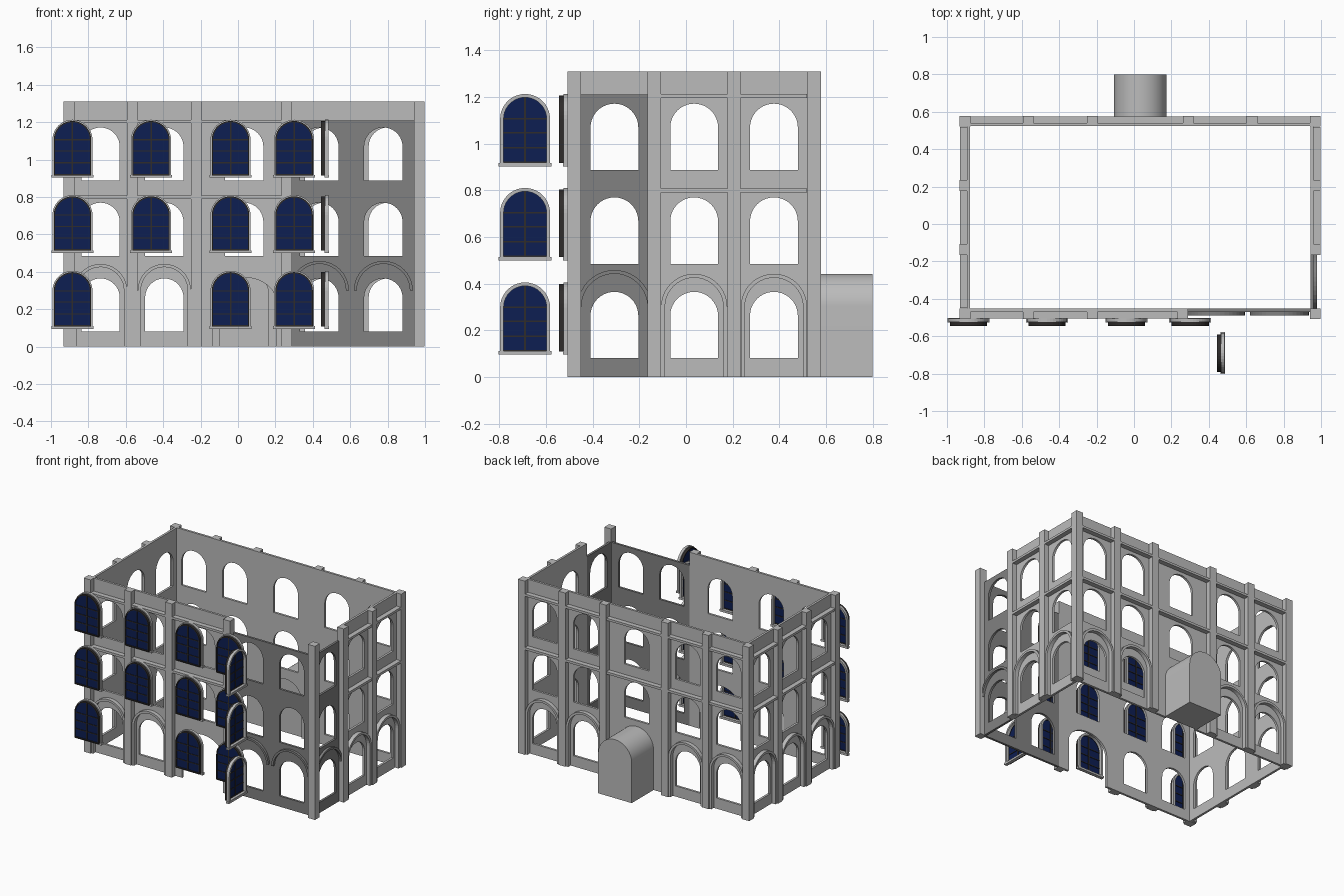
import bpy
from math import sin, cos, pi, radians
from mathutils import Matrix, Vector

if "Cube" in bpy.data.objects:
    bpy.data.objects.remove(bpy.data.objects["Cube"])


def material(name, rgb):
    m = bpy.data.materials.new(name)
    m.use_nodes = True
    m.diffuse_color = (*rgb, 1)
    m.node_tree.nodes["Principled BSDF"].inputs["Base Color"].default_value = (*rgb, 1)
    return m


STONE = material("light stone", (0.5, 0.5, 0.5))
SHADE = material("dark stone", (0.22, 0.22, 0.22))
GLASS = material("navy glass", (0.004, 0.013, 0.085))
FRAME = material("dark frame", (0.028, 0.025, 0.024))


# Outlines in the (u, z) plane of a wall
def rect(u0, u1, z0, z1):
    return [(u0, z0), (u1, z0), (u1, z1), (u0, z1)]


def arch(u, z0, r, spring, rise=None, steps=20):
    rise = r if rise is None else rise
    curve = [(u - r * cos(pi * i / steps), spring + rise * sin(pi * i / steps))
             for i in range(steps + 1)]
    return [(u - r, z0)] + curve + [(u + r, z0)]


def arch_band(u, z0, r_out, r_in, spring):
    return arch(u, z0, r_out, spring) + arch(u, z0, r_in, spring)[::-1]


def frame_matrix(angle, x, y):
    """Local x runs along the wall, local y is up, local z points outward."""
    return (Matrix.Translation((x, y, 0)) @ Matrix.Rotation(radians(angle), 4, 'Z')
            @ Matrix.Rotation(pi / 2, 4, 'X'))


def slab(name, outlines, w0, w1, matrix, mat):
    """Extruded flat shape; outlines after the first are holes."""
    cu = bpy.data.curves.new(name, 'CURVE')
    cu.dimensions = '2D'
    cu.fill_mode = 'BOTH'
    cu.extrude = (w1 - w0) / 2
    for pts in outlines:
        sp = cu.splines.new('POLY')
        sp.points.add(len(pts) - 1)
        for p, (u, z) in zip(sp.points, pts):
            p.co = (u, z, 0, 1)
        sp.use_cyclic_u = True
    tmp = bpy.data.objects.new(name + "_curve", cu)
    bpy.context.collection.objects.link(tmp)
    dg = bpy.context.evaluated_depsgraph_get()
    me = bpy.data.meshes.new_from_object(tmp.evaluated_get(dg))
    bpy.data.objects.remove(tmp)
    me.transform(matrix @ Matrix.Translation((0, 0, (w0 + w1) / 2)))
    me.materials.clear()
    me.materials.append(mat)
    for p in me.polygons:
        p.use_smooth = False
        p.material_index = 0
    ob = bpy.data.objects.new(name, me)
    bpy.context.collection.objects.link(ob)
    return ob


# Main dimensions
CX, CY, HX, HY = 0.033, 0.035, 0.965, 0.543
TOP, LOW = 1.31, 1.21
BACK, FACE = -0.055, -0.038
SILLS = (0.08, 0.485, 0.887)
PIL = 0.0285
FLOORS = ((0.79, 0.808), (1.195, 1.212))


def holes(centres, skip_ground=()):
    return [arch(u, z, 0.1025, z + 0.182) for u in centres
            for i, z in enumerate(SILLS) if not (i == 0 and u in skip_ground)]


def wall(name, m, u0, u1, bays, pilasters, door=None):
    """Thin wall with window openings, pilasters, floor ledges and arch mouldings."""
    outer = rect(u0, u1, 0, TOP)
    if door:
        outer = [(u0, 0)] + arch(0, 0, *door) + [(u1, 0), (u1, TOP), (u0, TOP)]
    slab(name + "_wall", [outer] + holes(bays, (0,) if door else ()), BACK, FACE, m, STONE)
    for u in pilasters:
        slab(name + "_pilaster", [rect(u - PIL, u + PIL, 0, TOP)], BACK + 0.003, 0, m, STONE)
    for u in bays:
        half = 0.2285 if door and u == 0 else 0.1425
        for z0, z1 in FLOORS:
            slab(name + "_ledge", [rect(u - half, u + half, z0, z1)], FACE, -0.002, m, STONE)
        if not (door and u == 0):
            slab(name + "_arch_moulding", [arch_band(u, 0, 0.142, 0.125, 0.3)],
                 FACE, -0.008, m, STONE)


def bare_wall(name, m, u0, u1, bays):
    """Lower dark wall with no pilasters or ledges."""
    slab(name + "_wall", [rect(u0, u1, 0, LOW)] + holes(bays), BACK, FACE, m, SHADE)
    for u in bays:
        slab(name + "_arch_moulding", [arch_band(u, 0.3, 0.158, 0.142, 0.3)[1:-1]],
             FACE, -0.02, m, SHADE)


front = frame_matrix(0, CX, CY - HY)
right = frame_matrix(90, CX + HX, CY)
back = frame_matrix(180, CX, CY + HY)
left = frame_matrix(270, CX - HX, CY)

LONG = (-0.768, -0.427, 0, 0.427, 0.768)
SHORT = (-0.342, 0, 0.342)

wall("front", front, -0.95, 0.257, LONG[:3], (-0.598, -0.257, 0.228), (0.17, 0.24, 0.13))
bare_wall("front_dark", front, 0.257, 0.92, (0.402, 0.744))
wall("back", back, -0.95, 0.95, LONG, (-0.598, -0.257, 0.257, 0.598), (0.13, 0.28, 0.13))
wall("left", left, -0.53, 0.53, SHORT, (-0.171, 0.171))
wall("right", right, -0.2, 0.53, SHORT[1:], (-0.171, 0.171))
bare_wall("right_dark", right, -0.5, -0.2, SHORT[:1])

# Corner posts
for sx in (-1, 1):
    for sy in (-1, 1):
        m = frame_matrix(0, CX + sx * (HX - PIL), CY + sy * (HY - PIL))
        slab("corner_post", [rect(-PIL, PIL, 0, TOP)], -PIL, PIL, m, STONE)

# Round-topped porch at the back
porch = slab("porch", [arch(0, 0, 0.14, 0.302, steps=32)], -0.04, 0.222, back, STONE)
bpy.ops.object.select_all(action='DESELECT')
porch.select_set(True)
bpy.context.view_layer.objects.active = porch
bpy.ops.object.shade_smooth_by_angle(angle=radians(30))


# Loose arched windows
def window(m, z):
    sp = z + 0.198
    slab("window_surround", [arch(0, z, 0.107, sp), arch(0, z + 0.012, 0.092, sp)],
         0, 0.02, m, STONE)
    slab("window_sill", [rect(-0.113, 0.113, z - 0.005, z + 0.01)], -0.002, 0.022, m, STONE)
    slab("window_frame", [arch(0, z + 0.008, 0.1, sp), arch(0, z + 0.016, 0.093, sp)],
         0.02, 0.04, m, FRAME)
    slab("window_glass", [arch(0, z + 0.01, 0.096, sp)], 0.026, 0.034, m, GLASS)
    bars = [rect(-0.004, 0.004, z + 0.01, sp + 0.096)]
    bars += [rect(-0.096, 0.096, h - 0.003, h + 0.003) for h in (z + 0.075, z + 0.138, sp)]
    for bar in bars:
        slab("window_bar", [bar], 0.022, 0.038, m, FRAME)


for row, z in enumerate((0.1, 0.505, 0.908)):
    for x in (-0.885, -0.465, -0.04, 0.30):
        if not (row == 0 and x == -0.465):
            window(frame_matrix(0, x, -0.505), z)
    window(frame_matrix(-90, 0.485, -0.69), z)
